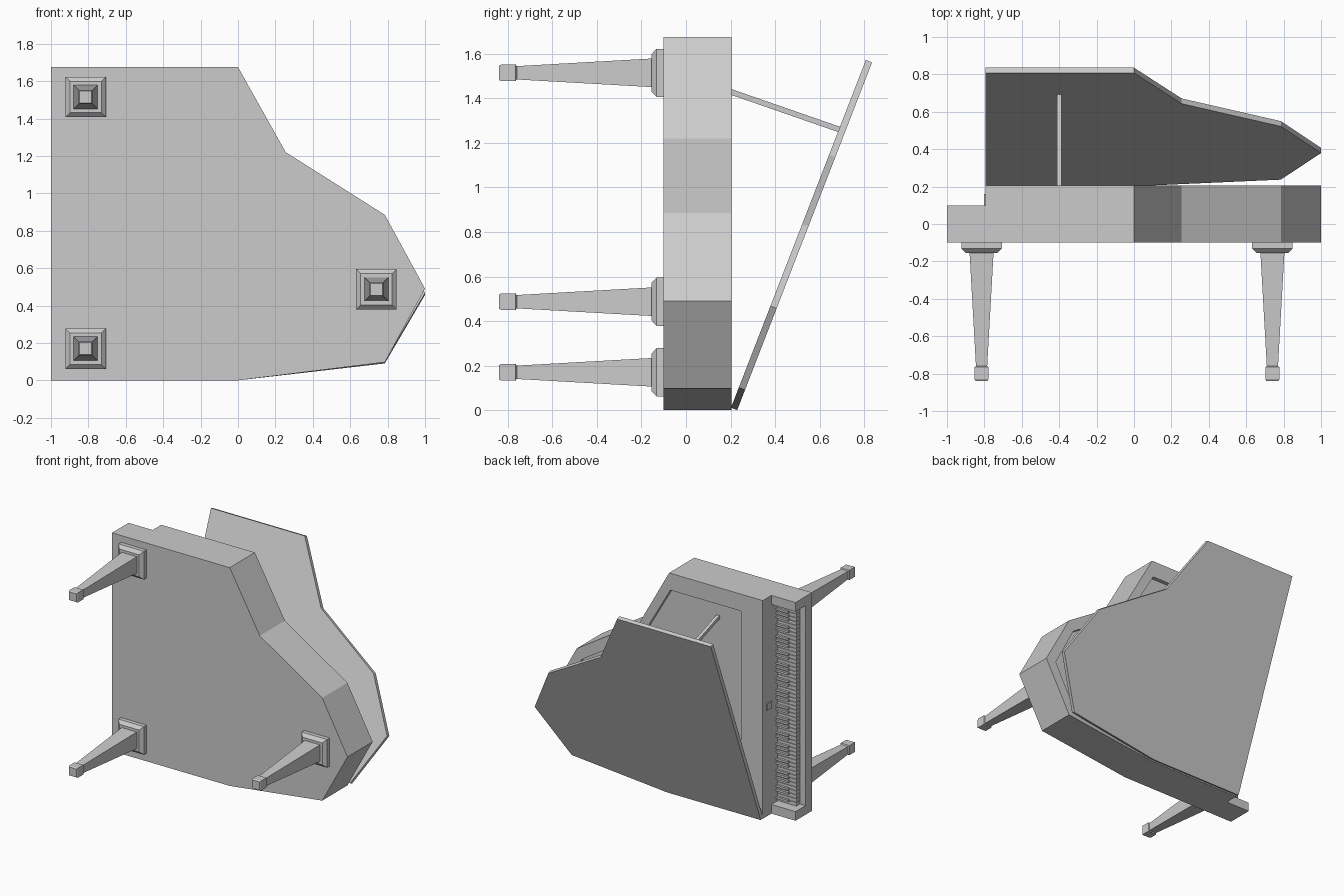
import bpy, bmesh, math
from mathutils import Vector, Matrix

if "Cube" in bpy.data.objects:
    bpy.data.objects.remove(bpy.data.objects["Cube"])


def make_object(name, bm):
    bmesh.ops.recalc_face_normals(bm, faces=bm.faces)
    me = bpy.data.meshes.new(name)
    bm.to_mesh(me)
    bm.free()
    ob = bpy.data.objects.new(name, me)
    bpy.context.collection.objects.link(ob)
    return ob


def add_box(bm, lo, hi):
    lo, hi = Vector(lo), Vector(hi)
    m = Matrix.Translation((lo + hi) / 2) @ Matrix.Diagonal((*(hi - lo), 1))
    bmesh.ops.create_cube(bm, size=1, matrix=m)


def box(name, lo, hi):
    bm = bmesh.new()
    add_box(bm, lo, hi)
    return make_object(name, bm)


def loft(name, rings):
    """Skin a list of equal-length closed rings and cap both ends."""
    bm = bmesh.new()
    loops = [[bm.verts.new(p) for p in r] for r in rings]
    n = len(loops[0])
    for a, b in zip(loops, loops[1:]):
        for i in range(n):
            j = (i + 1) % n
            bm.faces.new((a[i], a[j], b[j], b[i]))
    bm.faces.new(loops[0])
    bm.faces.new(loops[-1])
    return make_object(name, bm)


def prism(name, outline, y0, y1):
    return loft(name, [[(x, y, z) for x, z in outline] for y in (y0, y1)])


def cut(target, cutter):
    mod = target.modifiers.new("cut", 'BOOLEAN')
    mod.operation, mod.solver, mod.object = 'DIFFERENCE', 'EXACT', cutter
    bpy.context.view_layer.objects.active = target
    bpy.ops.object.modifier_apply(modifier=mod.name)
    bpy.data.objects.remove(cutter)


# Case: the instrument lies on its side, its top facing +y
curve = [(0, 1.675), (0.255, 1.22), (0.785, 0.885), (1, 0.49), (0.785, 0.097), (0, 0)]
case = prism("case", [(-1, 0), (-1, 1.675)] + curve, -0.10, 0.205)
cut(case, box("step_cutter", (-1.1, 0.10, -0.1), (-0.795, 0.4, 1.8)))
cut(case, box("key_well_cutter", (-1.1, -0.02, 0.07), (-0.795, 0.3, 1.605)))
inner = [(-0.61, 0.11), (-0.61, 1.545), (-0.01, 1.545), (0.225, 1.14),
         (0.745, 0.81), (0.91, 0.49), (0.74, 0.17), (0, 0.11)]
cut(case, prism("soundboard_cutter", inner, 0.175, 0.4))

# Lid: same outline swung open about the straight side
lid = prism("lid", [(-0.795, 0), (-0.795, 1.675)] + curve, 0, 0.03)
lid.data.transform(Matrix.Translation((0, 0.202, 0.011))
                   @ Matrix.Rotation(-math.radians(21.2), 4, 'X'))

# Lid prop
a, b = Vector((-0.4, 0.18, 1.437)), Vector((-0.4, 0.69, 1.26))
w = 0.0125
side, up = Vector((w, 0, 0)), (b - a).cross(Vector((1, 0, 0))).normalized() * w
loft("lid_prop", [[p - side - up, p + side - up, p + side + up, p - side + up]
                  for p in (a, b)])

# Legs: square section, (y, half width) profile
leg_profile = [(-0.10, 0.108), (-0.132, 0.108), (-0.155, 0.084), (-0.155, 0.064),
               (-0.76, 0.030), (-0.765, 0.037), (-0.83, 0.037), (-0.84, 0.032)]
for name, x, z in (("front_leg_treble", -0.815, 1.515),
                   ("front_leg_bass", -0.815, 0.17), ("rear_leg", 0.74, 0.487)):
    loft(name, [[(x - h, y, z - h), (x + h, y, z - h), (x + h, y, z + h), (x - h, y, z + h)]
                for y, h in leg_profile])

# Keyboard: 52 white keys with the black keys in groups of two and three
pitch = 1.535 / 52
white, black = bmesh.new(), bmesh.new()
for i in range(52):
    z = 0.07 + i * pitch
    add_box(white, (-0.955, -0.02, z + 0.0015), (-0.795, 0.025, z + pitch - 0.0015))
    if i < 51 and i % 7 in (0, 2, 3, 5, 6):
        zc = z + pitch
        add_box(black, (-0.895, 0.02, zc - 0.008), (-0.795, 0.042, zc + 0.008))
make_object("white_keys", white)
make_object("black_keys", black)

# Small lock plate on the key cover
box("lock_plate", (-0.802, 0.10, 0.815), (-0.79, 0.16, 0.865))
